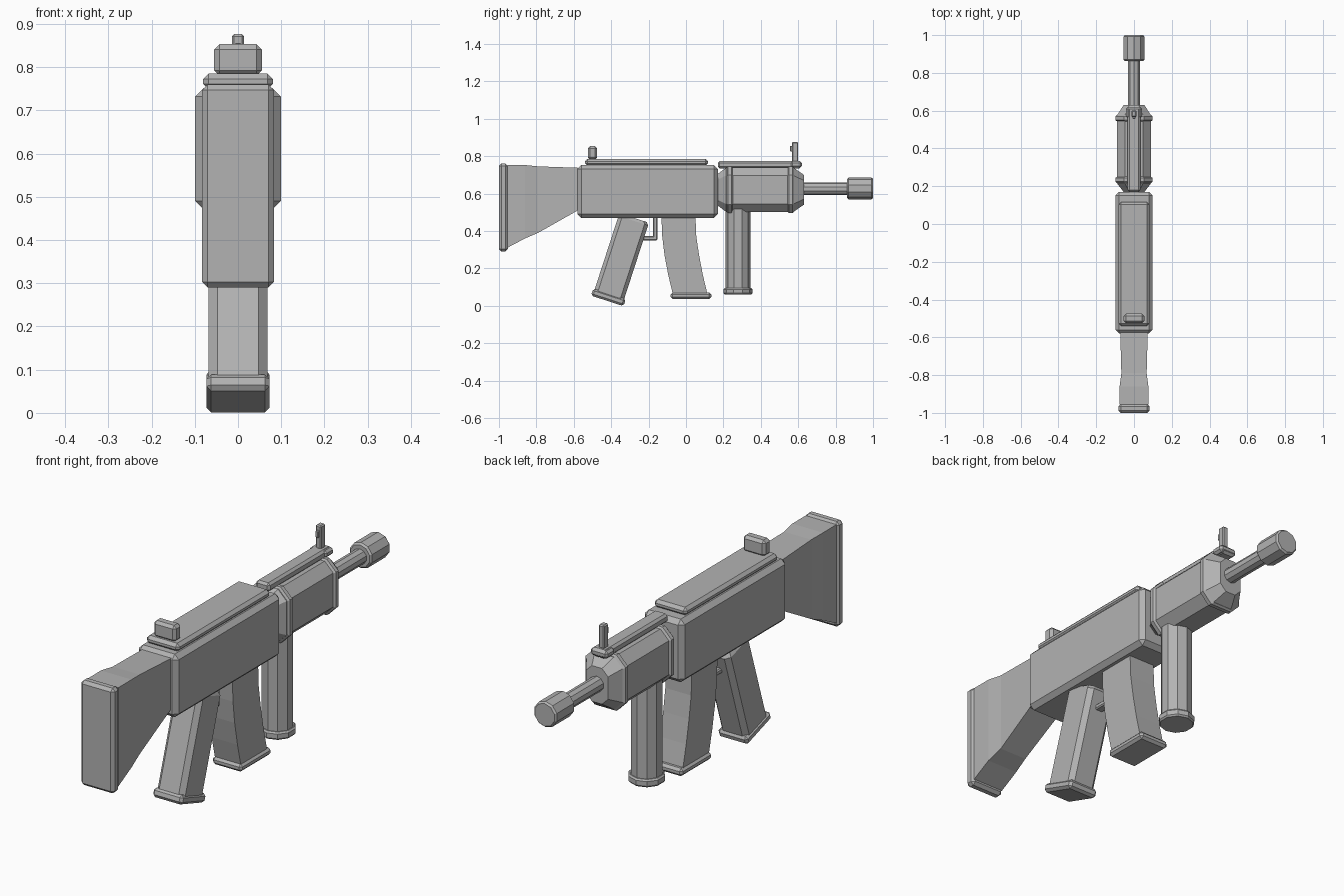
import bpy, bmesh, math
from mathutils import Matrix, Vector

if "Cube" in bpy.data.objects:
    bpy.data.objects.remove(bpy.data.objects["Cube"])

gray = bpy.data.materials.new("mid gray")
gray.diffuse_color = (0.45, 0.45, 0.45, 1)
gray.use_nodes = True
gray.node_tree.nodes["Principled BSDF"].inputs["Base Color"].default_value = gray.diffuse_color


def finish(name, bm, bevel=0, matrix=None):
    """Turn a bmesh into a flat shaded object with optional chamfered edges."""
    if matrix:
        bm.transform(matrix)
    bmesh.ops.recalc_face_normals(bm, faces=bm.faces)
    mesh = bpy.data.meshes.new(name)
    bm.to_mesh(mesh)
    bm.free()
    mesh.materials.append(gray)
    ob = bpy.data.objects.new(name, mesh)
    bpy.context.collection.objects.link(ob)
    if bevel:
        mod = ob.modifiers.new("chamfer", 'BEVEL')
        mod.width, mod.segments = bevel, 1
        mod.limit_method, mod.angle_limit = 'ANGLE', math.radians(40)
    return ob


def box(name, half_w, y, z, bevel=0, matrix=None):
    """Box centred on x, given y and z ranges."""
    bm = bmesh.new()
    bmesh.ops.create_cube(bm, size=1)
    bm.transform(Matrix.Translation((0, sum(y) / 2, sum(z) / 2))
                 @ Matrix.Diagonal((2 * half_w, y[1] - y[0], z[1] - z[0], 1)))
    return finish(name, bm, bevel, matrix)


def loft(name, rings, bevel=0, matrix=None):
    """Skin a list of closed rings and cap both ends."""
    bm = bmesh.new()
    vs = [[bm.verts.new(p) for p in r] for r in rings]
    n = len(vs[0])
    for a, b in zip(vs, vs[1:]):
        for i in range(n):
            bm.faces.new((a[i], a[(i + 1) % n], b[(i + 1) % n], b[i]))
    bm.faces.new(vs[0])
    bm.faces.new(vs[-1])
    return finish(name, bm, bevel, matrix)


def cut_rect(w, h, c):
    """Rectangle of half sizes w, h with corners cut by c."""
    return [(w - c, -h), (w, c - h), (w, h - c), (w - c, h),
            (c - w, h), (-w, h - c), (-w, c - h), (c - w, -h)]


def rod(name, sections, sides, axis, centre, bevel=0):
    """Faceted rod from (position, radius) sections along y or z."""
    rings = []
    for t, r in sections:
        ring = []
        for i in range(sides):
            a = 2 * math.pi * (i + 0.5) / sides
            u, v = r * math.cos(a), r * math.sin(a)
            ring.append((u, t, centre + v) if axis == 'y' else (u, centre + v, t))
        rings.append(ring)
    return loft(name, rings, bevel)


# Receiver with top cover and rear sight
box("receiver", 0.099, (-0.58, 0.17), (0.47, 0.752), 0.02)
box("top_cover", 0.081, (-0.54, 0.117), (0.748, 0.785), 0.013)
box("rear_sight", 0.055, (-0.525, -0.475), (0.78, 0.853), 0.012)

# Tapering shoulder stock and butt plate
stock = [(-0.955, 0.076, 0.31, 0.752), (-0.86, 0.076, 0.36, 0.752),
         (-0.79, 0.067, 0.39, 0.745), (-0.56, 0.073, 0.52, 0.737)]
loft("stock", [[(-w, y, lo), (w, y, lo), (w, y, hi), (-w, y, hi)]
               for y, w, lo, hi in stock])
box("butt_plate", 0.083, (-1.0, -0.953), (0.29, 0.76), 0.013)

# Octagonal handguard with tapered ends, and its two raised bands
guard = [(0.17, 0.055, 0.085, 0.03), (0.215, 0.09, 0.118, 0.042),
         (0.575, 0.09, 0.118, 0.042), (0.63, 0.055, 0.08, 0.03)]
loft("handguard", [[(x, y, 0.62 + z) for x, z in cut_rect(w, h, c)]
                   for y, w, h, c in guard])
for y in (0.234, 0.56):
    loft("guard_band", [[(x, y + d, 0.62 + z) for x, z in cut_rect(w, h, 0.045)]
                        for d, w, h in ((-0.017, 0.09, 0.118), (-0.009, 0.099, 0.125),
                                        (0.009, 0.099, 0.125), (0.017, 0.09, 0.118))])

# Front rail and sight post
box("front_rail", 0.034, (0.17, 0.618), (0.735, 0.774), 0.01)
box("front_sight_base", 0.042, (0.56, 0.62), (0.738, 0.772), 0.01)
box("front_sight", 0.014, (0.567, 0.6), (0.77, 0.876), 0.005)
box("sight_nub", 0.008, (0.556, 0.57), (0.825, 0.855), 0.003)

# Barrel and muzzle
rod("barrel", [(0.6, 0.034), (0.88, 0.034)], 10, 'y', 0.625)
rod("muzzle", [(0.862, 0.05), (0.87, 0.058), (0.992, 0.058), (1.0, 0.051)],
    10, 'y', 0.627)

# Foregrip with foot
rod("foregrip", [(0.08, 0.067), (0.52, 0.067)], 10, 'z', 0.278)
rod("foregrip_foot", [(0.06, 0.071), (0.067, 0.077), (0.088, 0.077), (0.095, 0.071)],
    10, 'z', 0.278)

# Curved magazine with base plate
magazine = [(-0.07, 0.115, 0.06), (-0.095, 0.09, 0.165), (-0.115, 0.07, 0.27),
            (-0.127, 0.055, 0.37), (-0.132, 0.05, 0.49)]
loft("magazine", [[(-0.064, a, z), (0.064, a, z), (0.064, b, z), (-0.064, b, z)]
                  for a, b, z in magazine])
box("magazine_base", 0.073, (-0.082, 0.135), (0.035, 0.07), 0.011)

# Slanted grip with chamfered corners and base plate
tilt = Matrix.Translation((0, -0.345, 0.26)) @ Matrix.Rotation(math.radians(-18), 4, 'X')
loft("grip", [[(x * s, y * s, z) for x, y in cut_rect(0.068, 0.083, 0.02)]
              for z, s in ((-0.215, 1), (0.205, 1), (0.22, 0.85))], 0, tilt)
box("grip_base", 0.073, (-0.092, 0.092), (-0.246, -0.206), 0.011, tilt)

# Trigger guard
box("trigger_guard_front", 0.02, (-0.177, -0.153), (0.352, 0.48), 0.005)
box("trigger_guard_bottom", 0.02, (-0.235, -0.153), (0.35, 0.373), 0.005)
